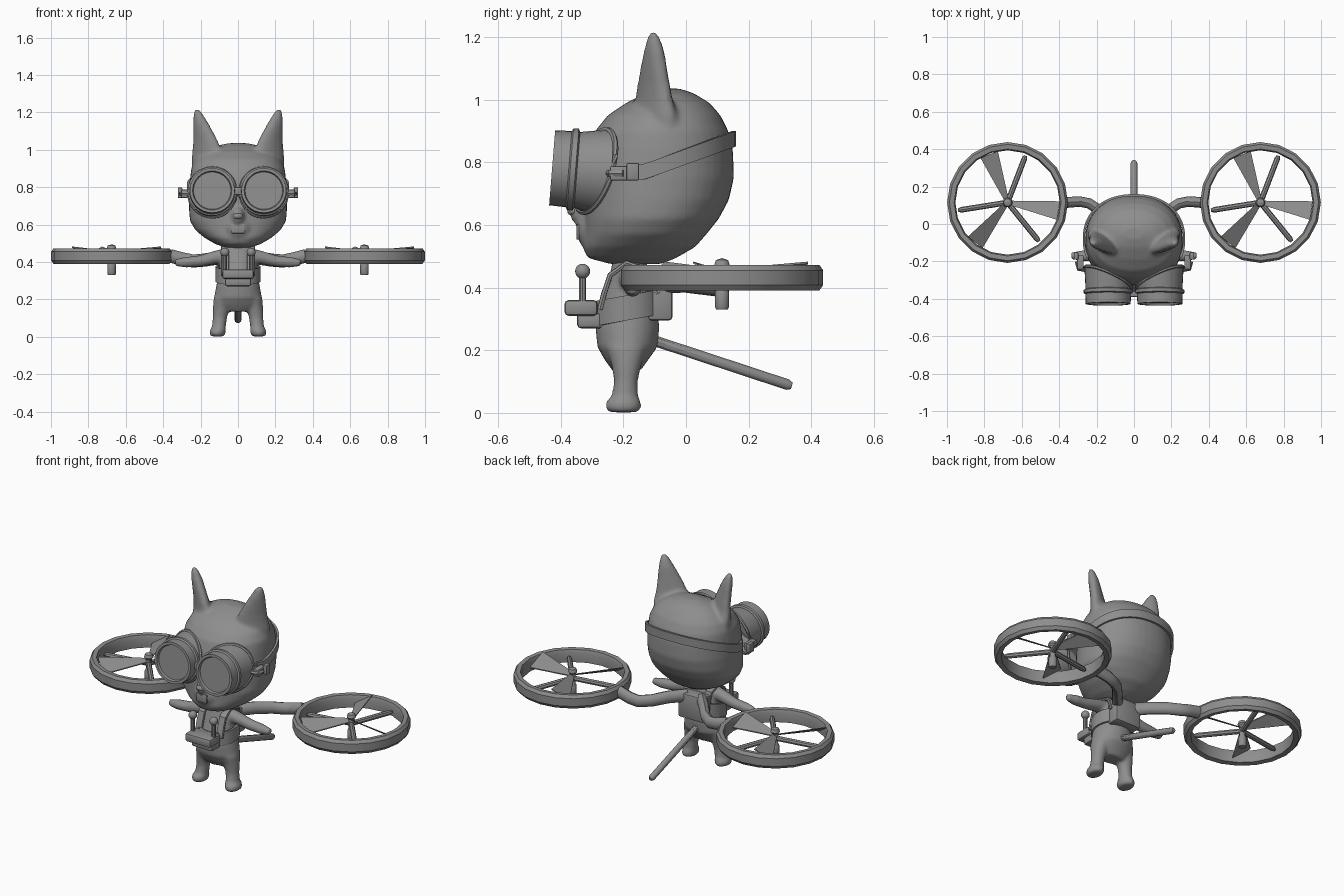
import bpy, bmesh, math
from mathutils import Vector, Matrix

if "Cube" in bpy.data.objects:
    bpy.data.objects.remove(bpy.data.objects["Cube"])

grey = bpy.data.materials.new("plain_grey")
grey.diffuse_color = (0.27, 0.27, 0.27, 1)
grey.use_nodes = True
grey.node_tree.nodes["Principled BSDF"].inputs["Base Color"].default_value = grey.diffuse_color
TAU = 2 * math.pi


def finish(name, bm, angle=35):
    bmesh.ops.recalc_face_normals(bm, faces=bm.faces)
    me = bpy.data.meshes.new(name)
    bm.to_mesh(me)
    bm.free()
    me.materials.append(grey)
    ob = bpy.data.objects.new(name, me)
    bpy.context.collection.objects.link(ob)
    bpy.ops.object.select_all(action='DESELECT')
    ob.select_set(True)
    bpy.context.view_layer.objects.active = ob
    bpy.ops.object.shade_smooth_by_angle(angle=math.radians(angle))
    return ob


def loft(bm, rings, caps=True):
    """Skin a list of point rings."""
    vs = [[bm.verts.new(p) for p in r] for r in rings]
    n = len(vs[0])
    for a, b in zip(vs, vs[1:]):
        for i in range(n):
            j = (i + 1) % n
            bm.faces.new((a[i], a[j], b[j], b[i]))
    if caps:
        bm.faces.new(vs[0])
        bm.faces.new(vs[-1])


def oval(c, u, v, n=24, p=2.0):
    """Superellipse ring around c with half axes u and v."""
    f = lambda s: math.copysign(abs(s) ** (2 / p), s)
    return [Vector(c) + Vector(u) * f(math.cos(TAU * i / n)) + Vector(v) * f(math.sin(TAU * i / n))
            for i in range(n)]


def stack(bm, rows, n=24, p=2.0):
    """Horizontal sections: (z, x, y, half x, half y)."""
    loft(bm, [oval((x, y, z), (hx, 0, 0), (0, hy, 0), n, p) for z, x, y, hx, hy in rows])


def tube(bm, pts, radii, n=10, flat=1.0, p=2.0):
    pts = [Vector(q) for q in pts]
    rings = []
    for i, q in enumerate(pts):
        d = (pts[min(i + 1, len(pts) - 1)] - pts[max(i - 1, 0)]).normalized()
        side = d.cross((0, 0, 1)) if abs(d.z) < .95 else Vector((1, 0, 0))
        side.normalize()
        r = radii[i] if isinstance(radii, (list, tuple)) else radii
        rings.append(oval(q, side * r, side.cross(d) * r * flat, n, p))
    loft(bm, rings)


def lathe_rings(profile, n, mat):
    """Spin (radius, height) points around local z."""
    return [[mat @ Vector((r * math.cos(TAU * i / n), r * math.sin(TAU * i / n), h))
             for i in range(n)] for r, h in profile]


def box(bm, c, size, bevel=0.0):
    m = Matrix.Translation(c) @ Matrix.Diagonal((*size, 1))
    g = bmesh.ops.create_cube(bm, size=1, matrix=m)
    if bevel:
        edges = {e for v in g['verts'] for e in v.link_edges}
        bmesh.ops.bevel(bm, geom=list(edges), offset=bevel, segments=2, affect='EDGES', profile=.5)


def ball(bm, c, r, scale=(1, 1, 1)):
    m = Matrix.Translation(c) @ Matrix.Diagonal((*scale, 1))
    bmesh.ops.create_uvsphere(bm, u_segments=16, v_segments=10, radius=r, matrix=m)


def band(name, cy, a, b, t0, t1, height, width, p=2.2):
    """Thin strap following an oval; height(y) gives its slope."""
    bm = bmesh.new()
    f = lambda s: math.copysign(abs(s) ** (2 / p), s)
    rows = []
    for k in range(41):
        t = t0 + (t1 - t0) * k / 40
        x, y = f(math.cos(t)), f(math.sin(t))
        z = height(cy + b * y)
        rows.append([Vector((x * (a + o), cy + y * (b + o), z + s * width / 2))
                     for o, s in ((0, -1), (.012, -1), (.012, 1), (0, 1))])
    loft(bm, rows)
    return finish(name, bm)


def fuse(ob, voxel, smooth):
    """Blend overlapping volumes into one soft skin."""
    m = ob.modifiers.new("fuse", 'REMESH')
    m.mode, m.voxel_size, m.use_smooth_shade = 'VOXEL', voxel, True
    s = ob.modifiers.new("soften", 'SMOOTH')
    s.factor, s.iterations = .5, smooth
    bpy.context.view_layer.objects.active = ob
    for n in ("fuse", "soften"):
        bpy.ops.object.modifier_apply(modifier=n)


# head with muzzle and ears
bm = bmesh.new()
profile = [(.475, -.24, -.08, .06), (.495, -.315, -.03, .12), (.53, -.33, .03, .18), (.57, -.325, .065, .228),
           (.62, -.325, .105, .257), (.68, -.325, .137, .262), (.75, -.325, .153, .262), (.84, -.31, .15, .257),
           (.90, -.29, .135, .25), (.95, -.25, .11, .225), (.99, -.19, .075, .18), (1.02, -.13, .025, .12),
           (1.035, -.08, -.02, .05)]
stack(bm, [(z, 0, (f + b) / 2, w, (b - f) / 2) for z, f, b, w in profile], 40, 2.2)
ball(bm, (0, -.30, .585), .06, (1.2, .85, 1.1))
ball(bm, (0, -.325, .645), .045, (.8, 1.1, 1.1))
for s in (1, -1):
    wide, thin = Vector((.83 * s, .56, 0)), Vector((.56 * s, -.83, 0))
    loft(bm, [oval((c * s, y, z), wide * h, thin * t, 20) for z, c, y, h, t in
              ((.90, .145, -.1, .115, .06), (.95, .155, -.1, .108, .05), (1.0, .165, -.102, .09, .04),
               (1.05, .175, -.103, .076, .035), (1.1, .188, -.103, .06, .032), (1.15, .202, -.102, .043, .029),
               (1.19, .213, -.103, .027, .021), (1.218, .219, -.105, .011, .009))])
fuse(finish("head", bm), .011, 4)

# nose and open mouth
bm = bmesh.new()
ball(bm, (0, -.36, .645), .024, (1.1, .8, .7))
finish("nose", bm)
bm = bmesh.new()
box(bm, (0, -.345, .578), (.07, .009, .05), .003)
finish("mouth", bm)

# body, legs, feet and arms
bm = bmesh.new()
stack(bm, [(.135, 0, -.19, .085, .045), (.17, 0, -.19, .118, .07), (.21, 0, -.187, .128, .096),
           (.27, 0, -.187, .117, .102), (.34, 0, -.185, .102, .095), (.41, 0, -.18, .096, .075),
           (.455, 0, -.18, .088, .06), (.51, 0, -.18, .06, .05)])
for s in (1, -1):
    stack(bm, [(.002, s * .11, -.2, .034, .047), (.015, s * .11, -.2, .043, .057), (.035, s * .108, -.2, .043, .056),
               (.055, s * .102, -.195, .037, .042), (.1, s * .097, -.192, .038, .038),
               (.15, s * .09, -.19, .045, .047), (.21, s * .08, -.19, .05, .065)], 16)
    tube(bm, [(s * .05, -.18, .435), (s * .12, -.175, .425), (s * .2, -.17, .405), (s * .28, -.17, .398),
              (s * .335, -.17, .396)], [.042, .036, .031, .029, .018], 12)
fuse(finish("body", bm), .009, 4)

# tail
bm = bmesh.new()
tube(bm, [(0, -.13, .24), (0, .325, .09), (0, .338, .086)], [.018, .018, .011], 10)
finish("tail", bm)

# goggles: round front, back edge shaped to the face
tilt = Matrix.Rotation(math.radians(90 - 4.6), 4, 'X')
cup = [(0, .205), (.1, .205), (.105, .218), (.12, .218), (.122, .165), (.131, .16), (.131, .143), (.121, .138)]
for s, side in ((1, "left"), (-1, "right")):
    rim = []
    for k in range(32):
        t = TAU * k / 32
        x, z = math.cos(t), math.sin(t)
        rim.append(Vector((s * .138 + .127 * x, -.29 + .035 * z + .055 * s * x, .772 + .132 * z)))
    bm = bmesh.new()
    rings = lathe_rings(cup, 32, Matrix.Translation((s * .138, -.21, .765)) @ tilt)
    loft(bm, rings + [rim], caps=False)
    finish(side + "_goggle", bm)
    bm = bmesh.new()
    tube(bm, rim + rim[:1], .009, 6)
    finish(side + "_goggle_rim", bm)
    # strap clip, buckle and link
    bm = bmesh.new()
    box(bm, (s * .287, -.205, .765), (.035, .075, .045), .005)
    box(bm, (s * .31, -.17, .77), (.024, .04, .055), .004)
    tube(bm, [(s * .262, -.245, .765), (s * .295, -.24, .765), (s * .305, -.2, .765)], .012, 6)
    finish(side + "_strap_clip", bm)
bm = bmesh.new()
box(bm, (0, -.375, .78), (.05, .03, .04), .005)
finish("goggle_bridge", bm)
band("head_strap", -.08, .262, .228, -.4, math.pi + .4, lambda y: .77 + max(0, y + .13) * .38, .05)

# harness belt, shoulder straps, backpack
band("belt", -.185, .108, .1, 0, TAU, lambda y: .315 + (y + .29) * .2, .08, 2.0)
for s in (1, -1):
    bm = bmesh.new()
    tube(bm, [(s * .07, -.275, .33), (s * .07, -.262, .38), (s * .07, -.242, .44), (s * .07, -.19, .478),
              (s * .07, -.12, .455), (s * .07, -.09, .38)], .022, 8, .4, 5)
    finish("shoulder_strap", bm)
bm = bmesh.new()
box(bm, (0, -.083, .37), (.17, .08, .15), .012)
finish("backpack", bm)

# control tray with two sticks
bm = bmesh.new()
box(bm, (0, -.335, .335), (.17, .105, .05), .012)
box(bm, (0, -.305, .295), (.14, .085, .05), .012)
finish("control_tray", bm)
for s in (1, -1):
    bm = bmesh.new()
    tube(bm, [(s * .07, -.33, .35), (s * .07, -.33, .46)], .012, 10)
    ball(bm, (s * .07, -.33, .452), .024)
    finish("control_stick", bm)

# booms and rotors
ring = [(.282, .395), (.31, .39), (.323, .408), (.323, .455), (.311, .472), (.286, .47), (.279, .45), (.282, .395)]
hub = [(0, .33), (.019, .33), (.023, .338), (.023, .385), (.016, .40), (.018, .46), (.026, .47), (.02, .488), (0, .494)]
for s, side in ((1, "left"), (-1, "right")):
    bm = bmesh.new()
    tube(bm, [(s * .05, -.08, .42), (s * .12, .0, .42), (s * .18, .07, .41), (s * .24, .11, .405),
              (s * .29, .12, .415), (s * .362, .115, .432)], [.03, .029, .028, .028, .028, .029], 12, 1.25)
    finish(side + "_boom", bm)
    place = Matrix.Translation((s * .676, .115, 0))
    bm = bmesh.new()
    loft(bm, lathe_rings(ring, 20, place), caps=False)
    finish(side + "_duct_ring", bm, 25)
    bm = bmesh.new()
    loft(bm, lathe_rings(hub, 14, place), caps=False)
    finish(side + "_hub", bm)
    for k in range(3):
        # pitched blade, wider towards the tip
        turn = place @ Matrix.Rotation(math.radians(-9 + 120 * k), 4, 'Z')
        bm = bmesh.new()
        loft(bm, [[turn @ Vector((x, y * w, .45 - y * w * .6 + h)) for y, h in
                   ((-1, -.003), (1, -.003), (1, .003), (-1, .003))] for x, w in ((.015, .012), (.275, .05))])
        finish(side + "_blade", bm)
        # slim support strut
        turn = place @ Matrix.Rotation(math.radians(69 + 120 * k), 4, 'Z')
        bm = bmesh.new()
        tube(bm, [turn @ Vector((x, 0, z)) for x, z in ((0, .43), (.25, .43), (.268, .43))], [.015, .015, .009], 8)
        finish(side + "_strut", bm)
